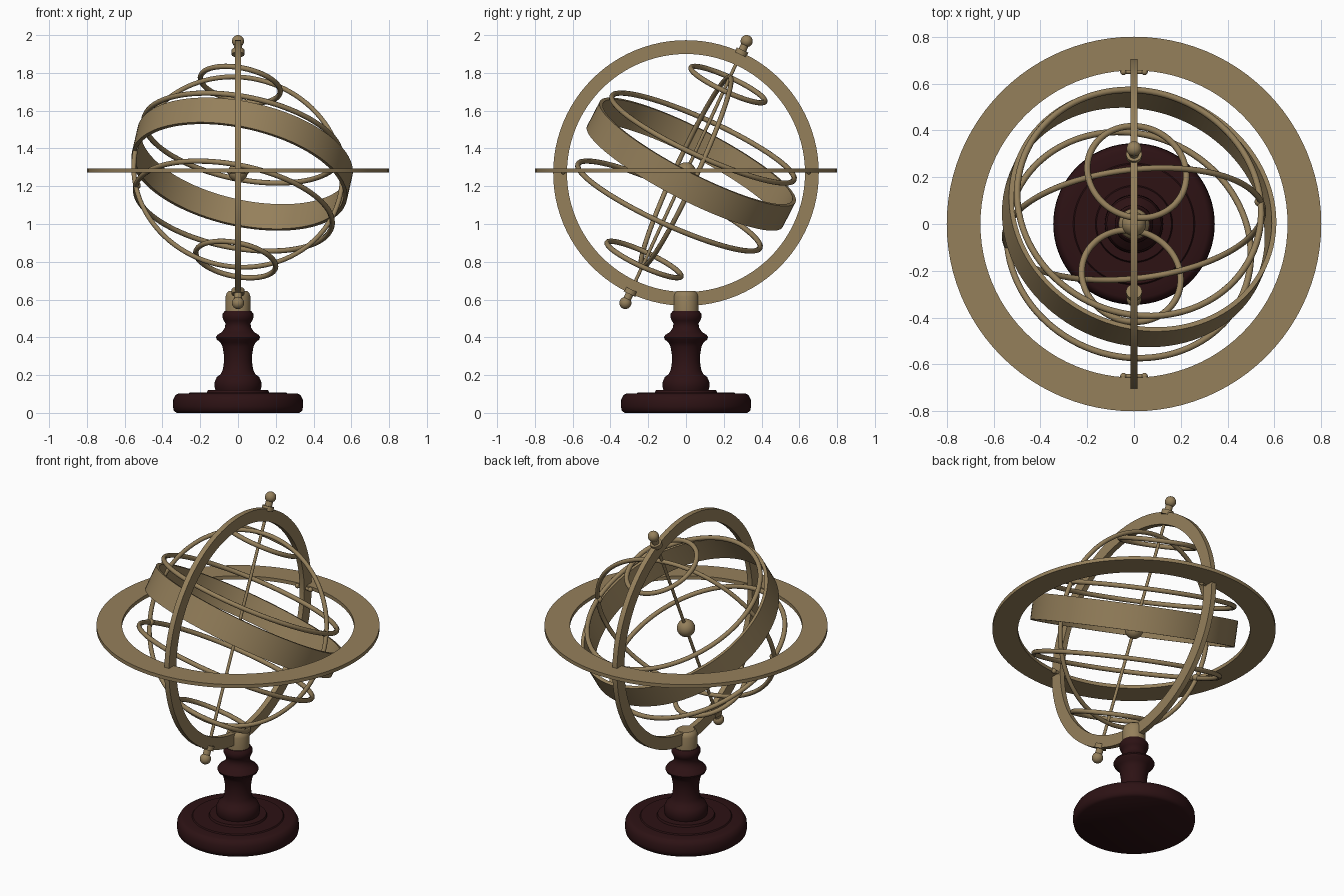
import bpy, bmesh, math
from mathutils import Vector

if "Cube" in bpy.data.objects:
    bpy.data.objects.remove(bpy.data.objects["Cube"])

CENTRE = Vector((0, 0, 1.275))
AXIS = Vector((0, 0.42, 0.907)).normalized()      # tilted polar axis
TILT = Vector((0.18, 0.41, 0.89)).normalized()    # normal of the latitude rings


def material(name, color):
    m = bpy.data.materials.new(name)
    m.diffuse_color = (*color, 1)
    m.use_nodes = True
    m.node_tree.nodes["Principled BSDF"].inputs["Base Color"].default_value = m.diffuse_color
    return m


brass = material("aged_brass", (0.30, 0.215, 0.105))
wood = material("dark_wood", (0.026, 0.006, 0.007))


def lathe(name, profile, mat, loc=(0, 0, 0), normal=(0, 0, 1), closed=True, n=96, angle=35):
    """Revolve (radius, height) points around an axis; open profiles get end caps."""
    bm = bmesh.new()
    rows = [[bm.verts.new((r * math.cos(2 * math.pi * i / n), r * math.sin(2 * math.pi * i / n), z))
             for i in range(n)] for r, z in profile]
    count = len(rows) if closed else len(rows) - 1
    for k in range(count):
        a, b = rows[k], rows[(k + 1) % len(rows)]
        for i in range(n):
            j = (i + 1) % n
            bm.faces.new((a[i], a[j], b[j], b[i]))
    if not closed:
        bm.faces.new(rows[0][::-1])
        bm.faces.new(rows[-1])
    bmesh.ops.recalc_face_normals(bm, faces=bm.faces)
    me = bpy.data.meshes.new(name)
    bm.to_mesh(me)
    bm.free()
    ob = bpy.data.objects.new(name, me)
    bpy.context.collection.objects.link(ob)
    ob.location = loc
    ob.rotation_euler = Vector((0, 0, 1)).rotation_difference(Vector(normal)).to_euler()
    me.materials.append(mat)
    bpy.ops.object.select_all(action='DESELECT')
    ob.select_set(True)
    bpy.context.view_layer.objects.active = ob
    bpy.ops.object.shade_smooth_by_angle(angle=math.radians(angle))
    return ob


def flat_ring(name, r_in, r_out, half, loc, normal):
    return lathe(name, [(r_in, -half), (r_out, -half), (r_out, half), (r_in, half)], brass, loc, normal)


def wire_ring(name, r, t, loc, normal):
    prof = [(r + t * math.cos(k * math.pi / 5), t * math.sin(k * math.pi / 5)) for k in range(10)]
    return lathe(name, prof, brass, loc, normal, angle=60)


def rod(name, r, p, q):
    p, q = Vector(p), Vector(q)
    h = (q - p).length / 2
    return lathe(name, [(r, -h), (r, h)], brass, (p + q) / 2, q - p, closed=False, n=24)


def ball(name, r, loc):
    prof = [(r * math.sin(k * math.pi / 16), -r * math.cos(k * math.pi / 16)) for k in range(1, 16)]
    return lathe(name, prof, brass, loc, closed=False, n=32, angle=60)


# Turned wooden pedestal
lathe("pedestal", [(0.325, 0), (0.34, 0.012), (0.345, 0.035), (0.343, 0.07), (0.33, 0.095), (0.315, 0.102),
                   (0.26, 0.102), (0.255, 0.108), (0.165, 0.108), (0.16, 0.12), (0.12, 0.122),
                   (0.125, 0.14), (0.123, 0.165), (0.112, 0.19), (0.092, 0.205), (0.08, 0.23),
                   (0.074, 0.27), (0.075, 0.31), (0.082, 0.35), (0.092, 0.372), (0.112, 0.388),
                   (0.117, 0.4), (0.11, 0.413), (0.085, 0.428), (0.07, 0.45), (0.066, 0.475),
                   (0.075, 0.488), (0.082, 0.505), (0.081, 0.525), (0.07, 0.54)],
      wood, closed=False, angle=45)

# Brass socket that grips the meridian
lathe("socket", [(0.066, 0.538), (0.066, 0.615), (0.06, 0.635), (0.048, 0.645)],
      brass, closed=False, n=48)

# Fixed outer rings
flat_ring("meridian_ring", 0.63, 0.703, 0.016, CENTRE - Vector((0, 0, 0.005)), (1, 0, 0))
flat_ring("horizon_ring", 0.656, 0.80, 0.011, (0, 0, 1.283), (0, 0, 1))

# Clamp screws where the meridian meets the horizon
for s, side in ((-1, "front"), (1, "back")):
    y = s * 0.65
    rod(side + "_clamp_pin", 0.009, (-0.045, y, 1.277), (0.045, y, 1.277))
    for x in (-0.045, 0.045):
        ball(side + "_clamp_knob", 0.014, (x, y, 1.277))

# Polar axis with centre ball and finials
rod("polar_rod", 0.009, CENTRE - AXIS * 0.75, CENTRE + AXIS * 0.75)
ball("centre_ball", 0.052, CENTRE)
for s, side in ((-1, "lower"), (1, "upper")):
    rod(side + "_finial_collar", 0.034, CENTRE + AXIS * s * 0.685, CENTRE + AXIS * s * 0.712)
    rod(side + "_finial_stem", 0.021, CENTRE + AXIS * s * 0.70, CENTRE + AXIS * s * 0.75)
    ball(side + "_finial_ball", 0.032, CENTRE + AXIS * s * 0.764)

    # Latitude rings, mirrored about the centre
    wire_ring(side + "_polar_ring", 0.215, 0.014, CENTRE + s * Vector((0.012, 0.222, 0.463)), TILT)
    wire_ring(side + "_tropic_ring", 0.53, 0.014, CENTRE + s * Vector((0.022, 0.09, 0.18)), TILT)

    # Joint knobs on the pole-to-pole ring
    ball(side + "_joint_knob", 0.02, CENTRE + s * Vector((0.535, 0.095, 0.071)))

# Ring through both poles
wire_ring("pole_to_pole_ring", 0.555, 0.013, CENTRE, (0.105, -0.902, 0.418))

# Wide zodiac band
flat_ring("wide_band", 0.563, 0.583, 0.075, CENTRE + Vector((0.022, 0.028, 0.042)),
          Vector((0.20, 0.45, 0.87)).normalized())
